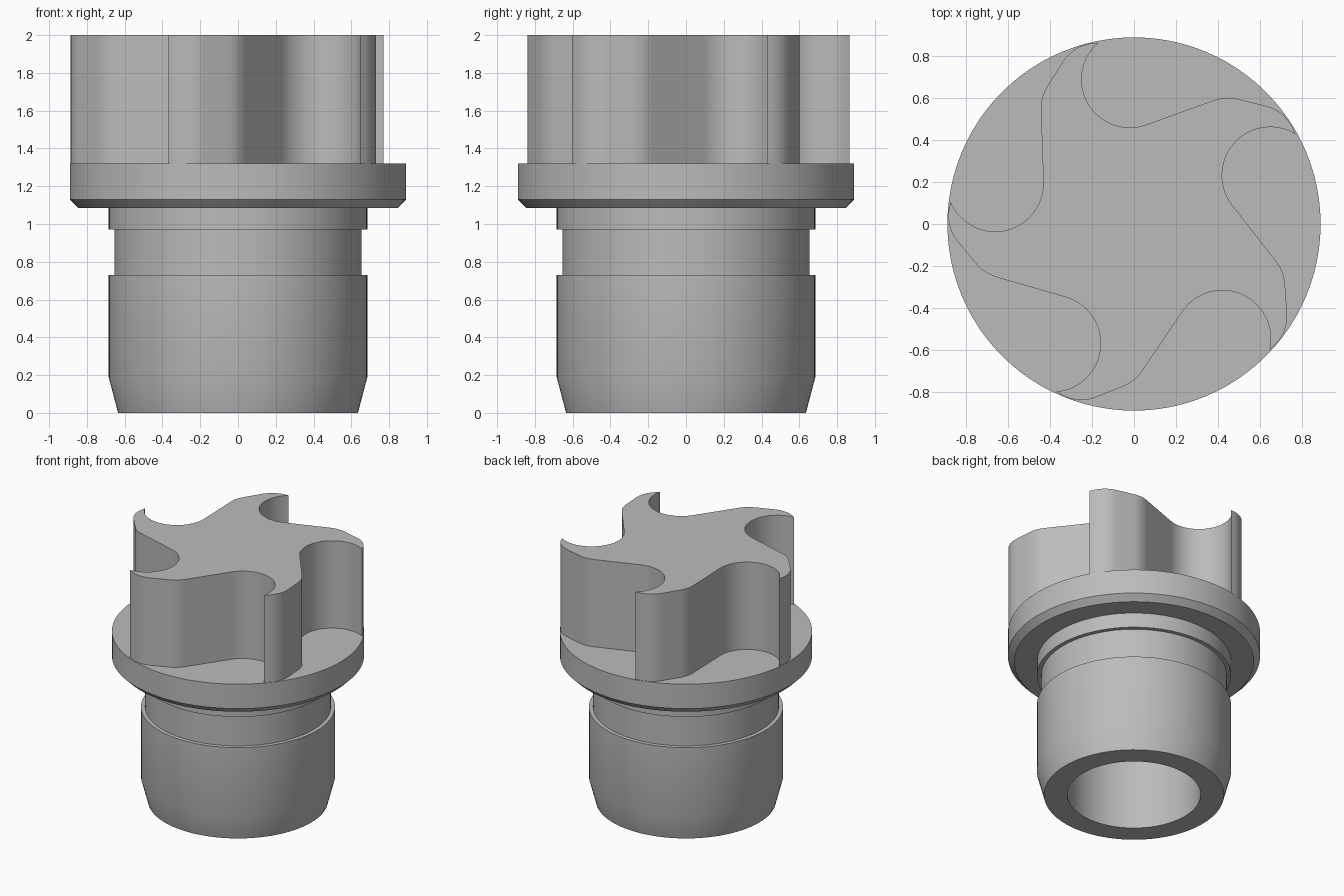
import bpy, bmesh
from math import cos, sin, radians, tau

cube = bpy.data.objects.get("Cube")
if cube:
    bpy.data.objects.remove(cube, do_unlink=True)

grey = bpy.data.materials.new("plain grey")
grey.use_nodes = True
colour = (0.5, 0.5, 0.5, 1)
grey.diffuse_color = colour
grey.node_tree.nodes["Principled BSDF"].inputs["Base Color"].default_value = colour


def finish(bm, name):
    bmesh.ops.recalc_face_normals(bm, faces=bm.faces[:])
    mesh = bpy.data.meshes.new(name)
    bm.to_mesh(mesh)
    bm.free()
    mesh.materials.append(grey)
    obj = bpy.data.objects.new(name, mesh)
    bpy.context.collection.objects.link(obj)
    bpy.ops.object.select_all(action="DESELECT")
    obj.select_set(True)
    bpy.context.view_layer.objects.active = obj
    bpy.ops.object.shade_smooth_by_angle(angle=radians(25))
    return obj


def arc(cx, cy, r, start, end, n):
    angles = [radians(start + (end - start) * i / n) for i in range(n + 1)]
    return [(cx + r * cos(a), cy + r * sin(a)) for a in angles]


# Hollow stem with groove, collar and flange, turned around the z axis
profile = [(0, 1.15), (0.47, 1.15), (0.47, 0), (0.635, 0), (0.685, 0.19),
           (0.685, 0.73), (0.655, 0.73), (0.655, 0.97), (0.685, 0.97),
           (0.685, 1.085), (0.845, 1.085), (0.89, 1.13), (0.89, 1.32), (0, 1.32)]
bm = bmesh.new()
verts = [bm.verts.new((r, 0, z)) for r, z in profile]
edges = [bm.edges.new(pair) for pair in zip(verts, verts[1:])]
bmesh.ops.spin(bm, geom=verts + edges, cent=(0, 0, 0), axis=(0, 0, 1),
               angle=tau, steps=96, use_merge=True)
bmesh.ops.remove_doubles(bm, verts=bm.verts[:], dist=0.0005)
finish(bm, "flanged_stem")

# Five hooked lobes: hollow, shoulder and curved back, repeated by rotation
lobe = (arc(-0.02, 0.69, 0.23, 130.6, 290, 28)
        + arc(0.448, 0.402, 0.2, 110, 76, 8)
        + arc(0.585, 0.378, 0.19, 76, 16, 12)[:-1])
outline = []
for k in range(5):
    c, s = cos(-tau * k / 5), sin(-tau * k / 5)
    outline += [(c * x - s * y, s * x + c * y) for x, y in lobe]
bm = bmesh.new()
base = bm.faces.new([bm.verts.new((x, y, 1.31)) for x, y in outline])
top = bmesh.ops.extrude_face_region(bm, geom=[base], use_keep_orig=True)
bmesh.ops.translate(bm, vec=(0, 0, 0.69),
                    verts=[v for v in top["geom"] if isinstance(v, bmesh.types.BMVert)])
finish(bm, "lobed_grip")
